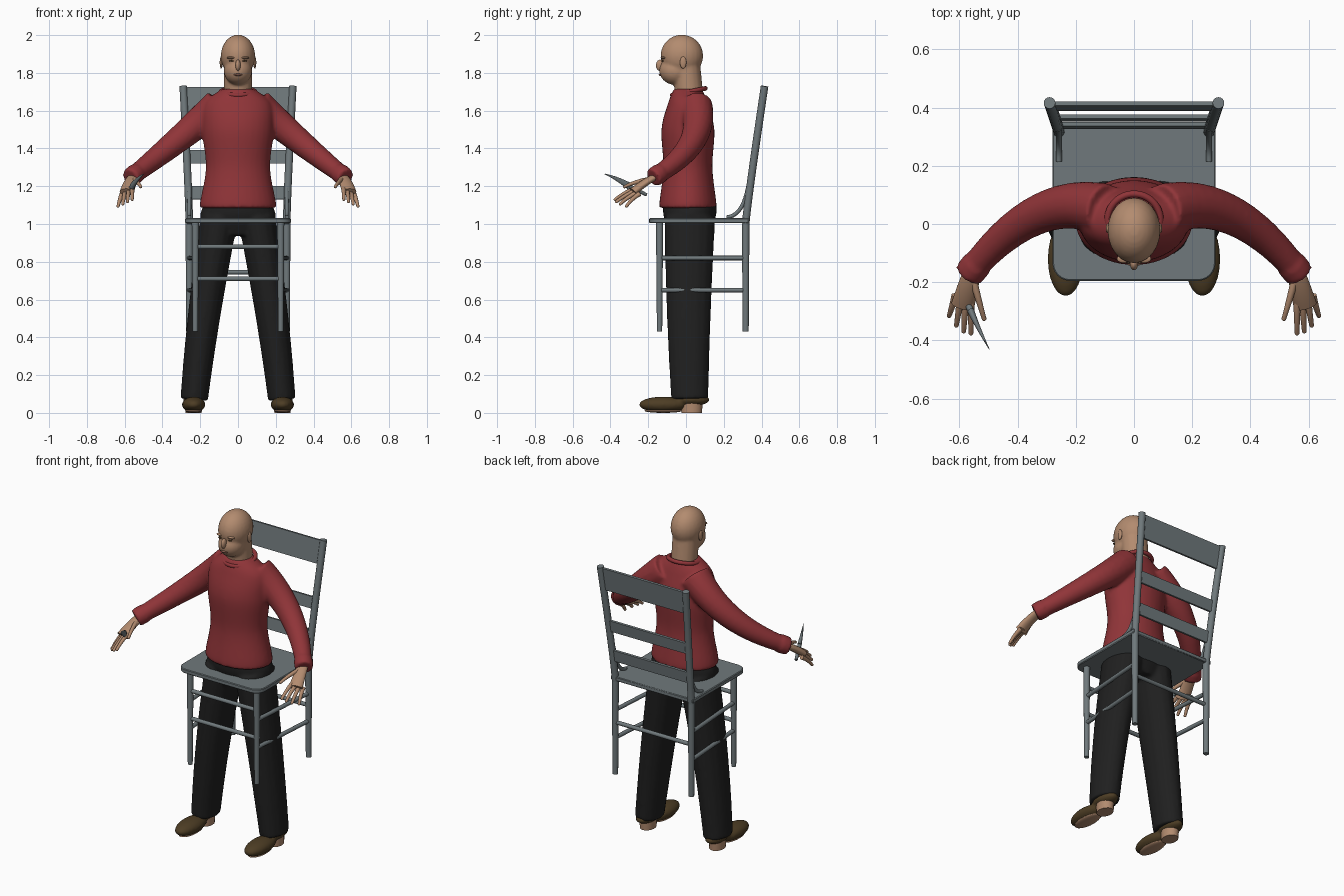
import bpy, bmesh, math
from mathutils import Matrix, Vector
from mathutils.geometry import interpolate_bezier

cube = bpy.data.objects.get("Cube")
if cube:
    bpy.data.objects.remove(cube)


def material(name, red, green, blue):
    mat = bpy.data.materials.new(name)
    mat.use_nodes = True
    mat.diffuse_color = (red, green, blue, 1)
    shader = mat.node_tree.nodes["Principled BSDF"]
    shader.inputs["Base Color"].default_value = mat.diffuse_color
    return mat


skin = material("skin", 0.45, 0.26, 0.16)
lip = material("lip", 0.28, 0.13, 0.09)
knit = material("red_knit", 0.28, 0.035, 0.04)
cloth = material("black_cloth", 0.014, 0.014, 0.014)
leather = material("brown_leather", 0.075, 0.047, 0.018)
paint = material("grey_paint", 0.16, 0.19, 0.2)


def flip(point, sign):
    """Mirror a point across the middle for the given side."""
    return Vector((point[0] * sign, point[1], point[2]))


def bend(start, control, end, count=10):
    """Points along a curve that leans towards its control point."""
    start, control, end = Vector(start), Vector(control), Vector(end)
    return interpolate_bezier(start, start.lerp(control, 2 / 3), end.lerp(control, 2 / 3), end, count)


def skin_rings(bm, rings):
    """Join rings of points into a closed surface."""
    loops = [[bm.verts.new(point) for point in ring] for ring in rings]
    for low, high in zip(loops, loops[1:]):
        for k in range(len(low)):
            bm.faces.new((low[k - 1], low[k], high[k], high[k - 1]))
    bm.faces.new(loops[0])
    bm.faces.new(loops[-1])


def circle(centre, across, along, sides):
    angles = [math.tau * k / sides for k in range(sides)]
    return [centre + across * math.cos(a) + along * math.sin(a) for a in angles]


def sweep(bm, path, first, last, aspect=1, sides=16):
    """Sweep a tapering ellipse along a path."""
    path = [Vector(point) for point in path]
    rings = []
    for i, point in enumerate(path):
        ahead = (path[min(i + 1, len(path) - 1)] - path[max(i - 1, 0)]).normalized()
        upright = abs(ahead.z) > 0.95
        across = ahead.cross(Vector((0, 1, 0))) if upright else Vector((0, 0, 1)).cross(ahead)
        across.normalize()
        radius = first + (last - first) * i / (len(path) - 1)
        rings.append(circle(point, across * radius, ahead.cross(across) * radius * aspect, sides))
    skin_rings(bm, rings)


def stack(bm, profile, y, sides=32):
    """Smooth stack of level ellipses, each given as height, half width, half depth."""
    knots = [Vector(knot) for knot in profile]
    knots = [knots[0], *knots, knots[-1]]
    levels = []
    for a, b, c, d in zip(knots, knots[1:], knots[2:], knots[3:]):
        levels += interpolate_bezier(b, b + (c - a) / 6, c - (d - b) / 6, c, 8)[:-1]
    levels.append(knots[-1])
    skin_rings(bm, [circle(Vector((0, y, z)), Vector((wide, 0, 0)), Vector((0, deep, 0)), sides)
                    for z, wide, deep in levels])


def blob(bm, centre, size):
    shape = Matrix.Translation(centre) @ Matrix.Diagonal((*size, 1))
    bmesh.ops.create_uvsphere(bm, u_segments=24, v_segments=16, radius=1, matrix=shape)


def finish(name, bm, mat, voxel=0):
    """Turn the bmesh into an object, blending its pieces if a voxel size is given."""
    bmesh.ops.recalc_face_normals(bm, faces=bm.faces)
    mesh = bpy.data.meshes.new(name)
    bm.to_mesh(mesh)
    bm.free()
    mesh.materials.append(mat)
    part = bpy.data.objects.new(name, mesh)
    bpy.context.collection.objects.link(part)
    bpy.ops.object.select_all(action="DESELECT")
    part.select_set(True)
    bpy.context.view_layer.objects.active = part
    if voxel:
        blend = part.modifiers.new("blend", "REMESH")
        blend.mode, blend.voxel_size, blend.use_smooth_shade = "VOXEL", voxel, True
        part.modifiers.new("soften", "SMOOTH").iterations = 5
    else:
        bpy.ops.object.shade_smooth_by_angle(angle=math.radians(40))
    return part


def rod(name, mat, path, first, last, aspect=1):
    bm = bmesh.new()
    sweep(bm, path, first, last, aspect)
    finish(name, bm, mat)


def ball(name, mat, centre, size):
    bm = bmesh.new()
    blob(bm, centre, size)
    finish(name, bm, mat)


def box(bm, centre, size, tilt=0):
    shape = Matrix.Translation(centre) @ Matrix.Rotation(tilt, 4, "X") @ Matrix.Diagonal((*size, 1))
    bmesh.ops.create_cube(bm, size=1, matrix=shape)


sides = {"left": 1, "right": -1}

# Head: skull, jaw and neck blended together
bm = bmesh.new()
blob(bm, (0, -0.022, 1.89), (0.091, 0.113, 0.112))
blob(bm, (0, -0.056, 1.812), (0.075, 0.086, 0.076))
sweep(bm, [(0, 0.02, 1.65), (0, 0, 1.85)], 0.075, 0.075)
finish("head", bm, skin, 0.008)
ball("nose", skin, (0, -0.137, 1.84), (0.014, 0.022, 0.03))
ball("lips", lip, (0, -0.137, 1.79), (0.024, 0.008, 0.006))
for side, s in sides.items():
    ball(side + "_eye", leather, (s * 0.035, -0.125, 1.863), (0.013, 0.006, 0.004))
    ball(side + "_brow", skin, (s * 0.035, -0.12, 1.88), (0.024, 0.014, 0.007))
    ball(side + "_ear", skin, (s * 0.089, -0.015, 1.855), (0.008, 0.017, 0.032))

# Sweater: body, hem, sleeves and cuffs
bm = bmesh.new()
stack(bm, [(1.085, 0.2, 0.15), (1.12, 0.2, 0.15), (1.3, 0.17, 0.13), (1.5, 0.19, 0.14),
           (1.64, 0.175, 0.105), (1.715, 0.085, 0.075)], 0.01)
for s in sides.values():
    sleeve = bend(flip((0.1, 0.05, 1.63), s), flip((0.34, 0.12, 1.42), s), flip((0.57, -0.175, 1.245), s), 16)
    sweep(bm, sleeve, 0.09, 0.045)
    sweep(bm, sleeve[-2:], 0.054, 0.052)
finish("sweater", bm, knit, 0.01)
bpy.ops.mesh.primitive_torus_add(major_radius=0.09, minor_radius=0.012,
                                 location=(0, 0.015, 1.7), rotation=(0.2, 0, 0))
collar = bpy.context.object
collar.name = "collar"
collar.data.materials.append(knit)
bpy.ops.object.shade_smooth()

# Hands: palm, thumb and a fan of four fingers
for side, s in sides.items():
    bm = bmesh.new()
    sweep(bm, bend(flip((0.55, -0.15, 1.255), s), flip((0.57, -0.21, 1.23), s),
                   flip((0.588, -0.28, 1.17), s)), 0.03, 0.04, 0.55)
    digits = [((0.55, -0.2, 1.235), (0.515, -0.325, 1.197))]
    for i in range(4):
        reach = 0.015 * math.sin(math.pi * i / 3)
        digits.append(((0.56 + 0.018 * i, -0.26 + 0.005 * i, 1.19 - 0.01 * i),
                       (0.56 + 0.025 * i, -0.375 + 0.02 * i - reach, 1.13 - 0.012 * i)))
    for base, tip in digits:
        base, tip = flip(base, s), flip(tip, s)
        knuckle = base.lerp(tip, 0.5) + Vector((0, -0.005, 0.01))
        sweep(bm, bend(base, knuckle, tip), 0.013, 0.008)
        blob(bm, tip, (0.008, 0.008, 0.008))
    finish(side + "_hand", bm, skin)

# Knife in the right hand
pommel, guard, point = (-0.6, -0.21, 1.155), (-0.56, -0.3, 1.2), (-0.497, -0.43, 1.265)
rod("knife_handle", paint, [pommel, guard], 0.009, 0.011)
rod("knife_blade", paint, bend(guard, (-0.53, -0.37, 1.245), point), 0.012, 0.001, 1.6)

# Trousers: hips and legs blended together
bm = bmesh.new()
stack(bm, [(1.16, 0.14, 0.135), (1.05, 0.2, 0.14), (0.94, 0.15, 0.1)], 0.02)
for s in sides.values():
    sweep(bm, bend(flip((0.1, 0.02, 1.03), s), flip((0.19, 0.01, 0.5), s), flip((0.232, 0.02, 0.07), s)),
          0.1, 0.073, 1.35)
finish("trousers", bm, cloth, 0.01)

# Shoes with bare heels and soles
foot_x = 0.235
for side, s in sides.items():
    bm = bmesh.new()
    blob(bm, (s * foot_x, -0.12, 0.044), (0.062, 0.13, 0.042))
    blob(bm, (s * foot_x, 0.03, 0.07), (0.055, 0.095, 0.034))
    finish(side + "_shoe", bm, leather, 0.008)
    rod(side + "_heel", skin, [(s * foot_x, 0.03, 0), (s * foot_x, 0.03, 0.06)], 0.042, 0.045, 1.3)
    ball(side + "_sole", skin, (s * foot_x, -0.12, 0.011), (0.045, 0.1, 0.011))

# Chair seat with rounded front corners
bm = bmesh.new()
box(bm, (0, 0.068, 1.018), (0.56, 0.526, 0.026))
corners = [edge for edge in bm.edges if all(v.co.y < 0 for v in edge.verts)
           and edge.verts[0].co.x == edge.verts[1].co.x]
bmesh.ops.bevel(bm, geom=corners, offset=0.06, segments=6, profile=0.5, affect="EDGES")
seat = finish("seat", bm, paint)
seat.modifiers.new("soft_edge", "BEVEL").width = 0.004

# Chair legs, posts, brackets and side rails
floor, front_x, front_y, back_x, back_y = 0.43, 0.226, -0.14, 0.258, 0.316
for side, s in sides.items():
    seat_back = Vector((s * back_x, back_y, 1))
    rod(side + "_front_leg", paint, [(s * front_x, front_y, floor), (s * front_x, front_y, 1.01)], 0.014, 0.019)
    rod(side + "_back_leg", paint, [(s * back_x, back_y, floor), seat_back], 0.016, 0.02)
    rod(side + "_back_post", paint, bend(seat_back, (s * back_x, 0.325, 1.12), (s * 0.29, 0.416, 1.73)), 0.02, 0.02)
    rod(side + "_bracket", paint, bend((s * back_x, 0.33, 1.2), (s * back_x, 0.3, 1.04),
                                       (s * back_x, 0.215, 1.036)), 0.011, 0.01)
    for tag, z in {"upper": 0.82, "lower": 0.65}.items():
        rod(f"{side}_{tag}_rail", paint, [(s * front_x, front_y, z), (s * back_x, back_y, z)], 0.012, 0.012)

# Cross rails and leaning back slats
for tag, x, y, z in (("upper_front", front_x, front_y, 0.88), ("lower_front", front_x, front_y, 0.71),
                     ("back", back_x, back_y, 0.745)):
    rod(tag + "_rail", paint, [(-x, y, z), (x, y, z)], 0.012, 0.012)
for tag, z, height in (("top", 1.655, 0.14), ("middle", 1.355, 0.07), ("lower", 1.165, 0.07)):
    rise = z - 1
    bm = bmesh.new()
    box(bm, (0, back_y + 0.135 * rise, z), (0.52 + 0.06 * rise, 0.014, height), -0.135)
    finish(tag + "_slat", bm, paint)
